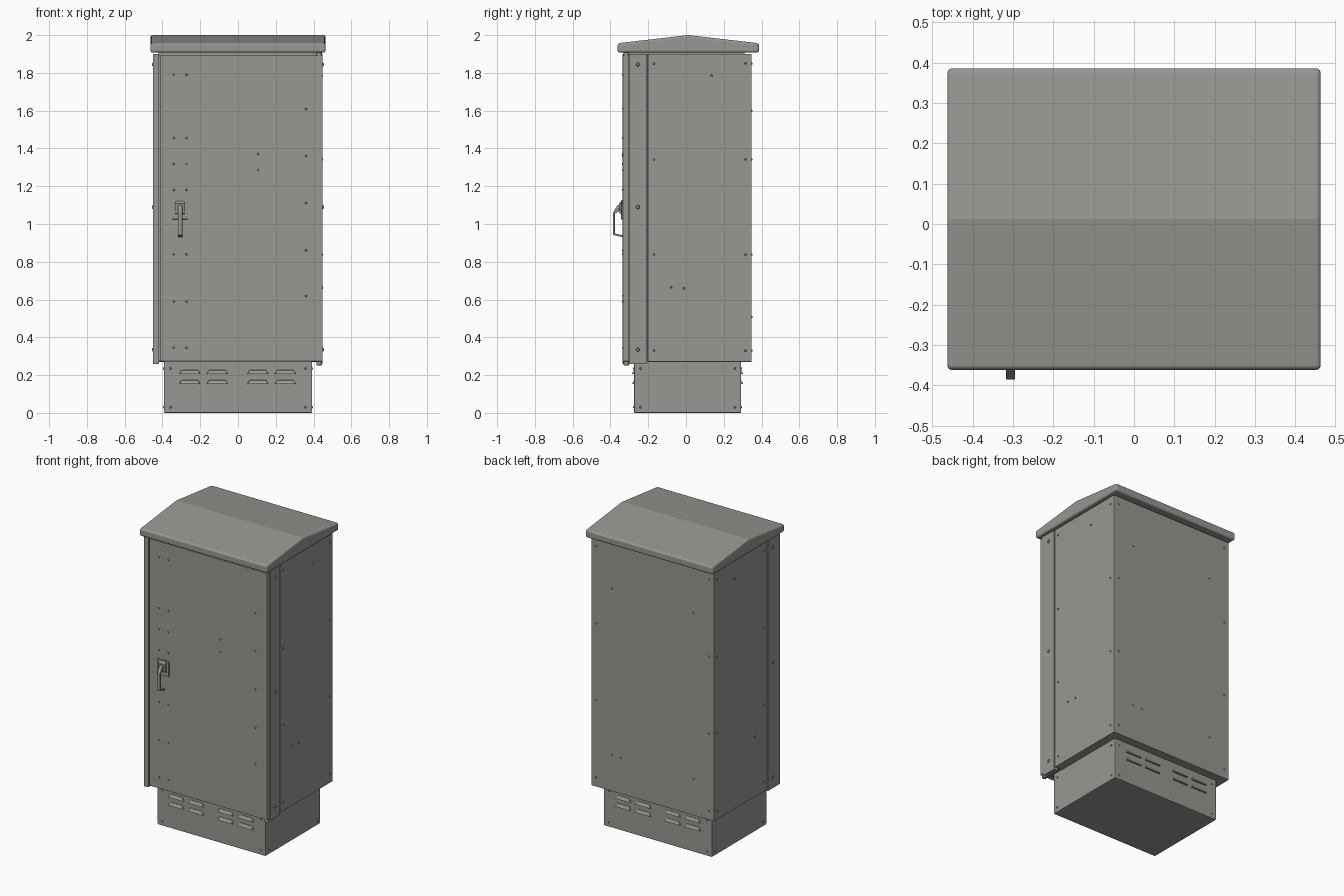
import bpy, bmesh
from mathutils import Vector, Matrix

if "Cube" in bpy.data.objects:
    bpy.data.objects.remove(bpy.data.objects["Cube"])

# Dark warm grey paint shared by every part
paint = bpy.data.materials.new("dark_grey_paint")
paint.diffuse_color = (0.315, 0.308, 0.288, 1)
paint.use_nodes = True
paint.node_tree.nodes["Principled BSDF"].inputs["Base Color"].default_value = paint.diffuse_color


def finish(name, bm, bevel=0.0, segments=2):
    bmesh.ops.recalc_face_normals(bm, faces=bm.faces)
    me = bpy.data.meshes.new(name)
    bm.to_mesh(me)
    bm.free()
    me.materials.append(paint)
    ob = bpy.data.objects.new(name, me)
    bpy.context.collection.objects.link(ob)
    if bevel:
        m = ob.modifiers.new("bevel", 'BEVEL')
        m.width, m.segments = bevel, segments
        m.limit_method, m.angle_limit = 'ANGLE', 0.6
    return ob


def box(name, x, y, z, bevel=0.003):
    bm = bmesh.new()
    c = Vector((sum(x), sum(y), sum(z))) / 2
    s = (x[1] - x[0], y[1] - y[0], z[1] - z[0], 1)
    bmesh.ops.create_cube(bm, size=1, matrix=Matrix.Translation(c) @ Matrix.Diagonal(s))
    return finish(name, bm, bevel)


def prism(name, profile, x0, x1, bevel=0.002, segments=2):
    """Extrude a (y, z) outline along x."""
    bm = bmesh.new()
    face = bm.faces.new([bm.verts.new((x0, y, z)) for y, z in profile])
    geo = bmesh.ops.extrude_face_region(bm, geom=[face])["geom"]
    bmesh.ops.translate(bm, vec=(x1 - x0, 0, 0),
                        verts=[g for g in geo if isinstance(g, bmesh.types.BMVert)])
    # close the starting end if the extrusion consumed it
    bmesh.ops.holes_fill(bm, edges=[e for e in bm.edges if e.is_boundary], sides=0)
    return finish(name, bm, bevel, segments)


def screws(name, points, normal, r=0.006, h=0.006):
    """Low screw heads standing on a surface with the given normal."""
    bm = bmesh.new()
    n = Vector(normal)
    rot = n.to_track_quat('Z', 'Y').to_matrix().to_4x4()
    for p in points:
        pos = Vector(p) + n * (h / 2 - 0.001)
        bmesh.ops.create_cone(bm, cap_ends=True, segments=12, radius1=r, radius2=r * 0.65,
                              depth=h, matrix=Matrix.Translation(pos) @ rot)
    return finish(name, bm)


def louvres(name, y, out):
    """Slanted vent hoods, open side downwards."""
    bm = bmesh.new()
    for cx in (-0.255, -0.11, 0.105, 0.25):
        for z in (0.152, 0.205):
            a, b = 0.057, 0.046
            co = [(-a, -0.003, 0), (a, -0.003, 0), (b, -0.003, 0.022), (-b, -0.003, 0.022),
                  (-a + 0.004, 0.012, 0), (a - 0.004, 0.012, 0),
                  (b - 0.002, 0.002, 0.02), (-b + 0.002, 0.002, 0.02)]
            v = [bm.verts.new((cx + px, y + out * py, z + pz)) for px, py, pz in co]
            for f in ((0, 1, 2, 3), (4, 5, 6, 7), (0, 1, 5, 4), (1, 2, 6, 5),
                      (2, 3, 7, 6), (3, 0, 4, 7)):
                bm.faces.new([v[i] for i in f])
    return finish(name, bm)


# Plinth with vents front and back
box("plinth", (-0.393, 0.393), (-0.275, 0.292), (0, 0.275), 0.005)
louvres("front_vents", -0.275, -1)
louvres("back_vents", 0.292, 1)

# Main cabinet, recessed door core and roof neck
box("cabinet_body", (-0.446, 0.446), (-0.203, 0.347), (0.27, 1.9))
box("door_frame_core", (-0.43, 0.43), (-0.315, -0.19), (0.275, 1.893), 0)
box("roof_neck", (-0.42, 0.42), (-0.3, 0.31), (1.89, 1.915), 0)

# Side strips and door
box("left_frame_strip", (-0.45, -0.417), (-0.335, -0.207), (0.258, 1.9))
box("right_frame_strip", (0.415, 0.448), (-0.303, -0.207), (0.258, 1.9), 0.001)
box("door", (-0.41, 0.447), (-0.335, -0.304), (0.273, 1.893), 0.002)

# Hinge pins at the right door edge
for name, z in (("lower_hinge_pin", 0.264), ("upper_hinge_pin", 1.9)):
    bm = bmesh.new()
    bmesh.ops.create_cone(bm, cap_ends=True, segments=16, radius1=0.014, radius2=0.014,
                          depth=0.024, matrix=Matrix.Translation((0.43, -0.316, z)))
    finish(name, bm, 0.002)

# Pitched roof with rounded eaves
roof = [(-0.362, 1.908), (-0.362, 1.957), (0.012, 2.0), (0.386, 1.957), (0.386, 1.908)]
prism("roof", roof, -0.463, 0.463, 0.011, 3)

# Handle: plate, pivot housing, swing lever
box("handle_plate", (-0.35, -0.264), (-0.343, -0.334), (1.025, 1.127), 0.003)
prism("handle_housing", [(-0.338, 1.05), (-0.352, 1.056), (-0.356, 1.11), (-0.338, 1.125)],
      -0.333, -0.281)
prism("handle_lever",
      [(-0.348, 1.10), (-0.362, 1.10), (-0.386, 1.06), (-0.386, 0.942), (-0.335, 0.93),
       (-0.335, 0.94), (-0.377, 0.95), (-0.377, 1.055), (-0.348, 1.072)],
      -0.317, -0.295)

# Door screws
door_pts = [(x, z) for x in (-0.34, -0.272)
            for z in (1.79, 1.455, 1.317, 1.18, 0.84, 0.59, 0.345)]
door_pts += [(0.36, z) for z in (1.61, 1.36, 1.11, 0.86, 0.62)]
door_pts += [(0.105, 1.37), (0.105, 1.285)]
screws("door_screws", [(x, -0.335, z) for x, z in door_pts], (0, -1, 0))

# Side panel, strip and plinth screws, mirrored left and right
rows = (1.85, 1.342, 0.838, 0.33)
side_pts = [(y, z) for y in (-0.17, 0.315) for z in rows]
side_pts += [(0.135, 1.785), (-0.08, 0.665)]
for s, side in ((1, "right"), (-1, "left")):
    extra = [(-0.01, 0.66)] if s > 0 else []
    screws(side + "_panel_screws", [(s * 0.446, y, z) for y, z in side_pts + extra], (s, 0, 0))
    strip_x = 0.448 if s > 0 else 0.45
    screws(side + "_strip_bolts", [(s * strip_x, -0.255, z) for z in (1.845, 1.09, 0.335)],
           (s, 0, 0), 0.011, 0.007)
    screws(side + "_plinth_screws",
           [(s * 0.393, y, z) for y in (-0.24, 0.26) for z in (0.03, 0.235)], (s, 0, 0))

# Back panel screws
back_pts = [(x, z) for x in (-0.41, 0.41) for z in rows]
back_pts += [(x, z) for x in (-0.296, 0.296) for z in (1.6, 0.508)] + [(0.23, 0.508)]
screws("back_panel_screws", [(x, 0.347, z) for x, z in back_pts], (0, 1, 0))

# Plinth screws, front and back
for name, y, n in (("front", -0.275, -1), ("back", 0.292, 1)):
    screws(name + "_plinth_screws",
           [(x, y, z) for x in (-0.358, 0.358) for z in (0.03, 0.235)], (0, n, 0))
